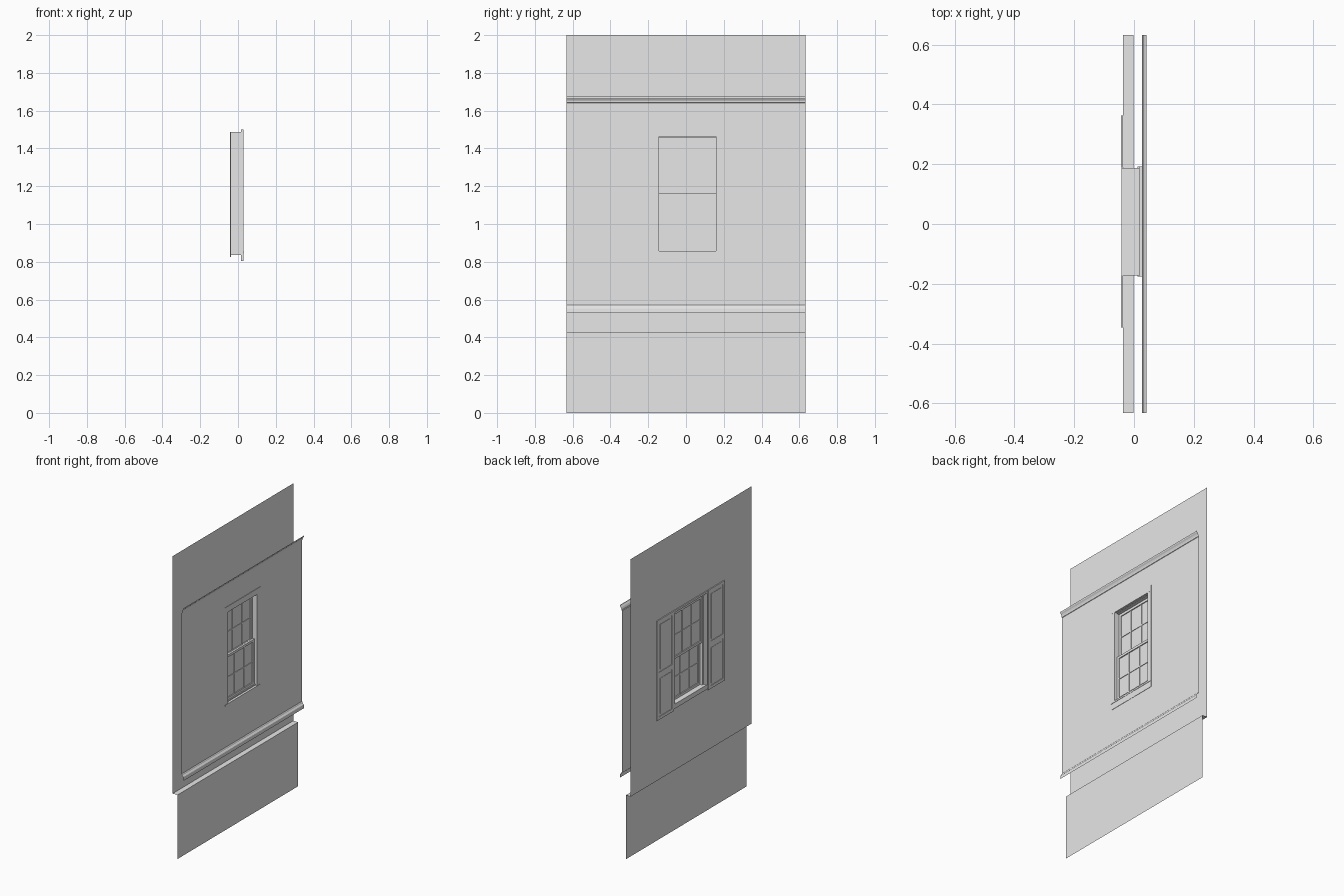
import bpy
import bmesh

cube = bpy.data.objects.get("Cube")
if cube:
    bpy.data.objects.remove(cube, do_unlink=True)

grey = bpy.data.materials.new("plain_grey")
grey.use_nodes = True
grey.diffuse_color = (0.8, 0.8, 0.8, 1)
grey.node_tree.nodes["Principled BSDF"].inputs["Base Color"].default_value = (0.8, 0.8, 0.8, 1)

HALF = 0.632      # half length of the wall
CY = 0.008        # centre of the window along the wall


def finish(name, bm, recalc=True):
    if recalc:
        bmesh.ops.recalc_face_normals(bm, faces=bm.faces)
    mesh = bpy.data.meshes.new(name)
    bm.to_mesh(mesh)
    bm.free()
    mesh.materials.append(grey)
    obj = bpy.data.objects.new(name, mesh)
    bpy.context.collection.objects.link(obj)
    return obj


def box(name, x, y, z):
    bm = bmesh.new()
    bmesh.ops.create_cube(bm, size=1)
    for v in bm.verts:
        for i, (lo, hi) in enumerate((x, y, z)):
            v.co[i] = lo if v.co[i] < 0 else hi
    return finish(name, bm)


def strip(name, profile, y=(-HALF, HALF)):
    """Open (x, z) profile drawn along the wall, without end caps."""
    bm = bmesh.new()
    rows = [[bm.verts.new((px, py, pz)) for py in y] for px, pz in profile]
    for a, b in zip(rows, rows[1:]):
        bm.faces.new((a[0], a[1], b[1], b[0]))
    return finish(name, bm, recalc=False)


def wall(name, x, z, hole_y, hole_z):
    """Thin sheet with a rectangular window opening."""
    bm = bmesh.new()
    ys = (-HALF, *hole_y, HALF)
    zs = (z[0], *hole_z, z[1])
    grid = [[bm.verts.new((x, py, pz)) for py in ys] for pz in zs]
    for r in range(3):
        for c in range(3):
            if (r, c) != (1, 1):
                bm.faces.new((grid[r][c], grid[r][c + 1], grid[r + 1][c + 1], grid[r + 1][c]))
    return finish(name, bm)


def ring(name, y, z, profile):
    """Mitred frame: closed (x, inset) profile swept round a rectangle."""
    bm = bmesh.new()
    corners = [(y[0], z[0], 1, 1), (y[1], z[0], -1, 1), (y[1], z[1], -1, -1), (y[0], z[1], 1, -1)]
    loops = [[bm.verts.new((px, cy + sy * d, cz + sz * d)) for px, d in profile]
             for cy, cz, sy, sz in corners]
    n = len(profile)
    for i in range(4):
        a, b = loops[i], loops[(i + 1) % 4]
        for j in range(n):
            k = (j + 1) % n
            bm.faces.new((a[j], b[j], b[k], a[k]))
    return finish(name, bm)


def flat_ring(name, y, z, x, width):
    return ring(name, y, z, [(x[0], 0), (x[0], width), (x[1], width), (x[1], 0)])


def span(half):
    return (CY - half, CY + half)


# Wall sheets
wall("exterior_wall", -0.037, (0.425, 2.0), span(0.165), (0.86, 1.475))
wall("interior_wall", 0.027, (0.57, 1.64), span(0.165), (0.84, 1.475))
strip("foundation_wall", [(-0.037, 0.425), (-0.002, 0.425), (-0.002, 0)])

# Mouldings on the interior wall
strip("crown_moulding", [(0.027, 1.64), (0.030, 1.642), (0.031, 1.65), (0.035, 1.659),
                         (0.040, 1.665), (0.042, 1.668), (0.042, 1.675)])
strip("baseboard", [(0.042, 0.53), (0.040, 0.553), (0.036, 0.558), (0.032, 0.562),
                    (0.030, 0.568), (0.027, 0.572)])

# Window jamb with stepped outer moulding
ring("window_jamb", span(0.18), (0.835, 1.487),
     [(-0.042, 0), (-0.042, 0.014), (-0.034, 0.02), (-0.022, 0.02), (-0.022, 0.028),
      (0.016, 0.028), (0.016, 0)])
box("window_sill", (-0.042, -0.018), span(0.18), (0.835, 0.866))

# Interior casing
for side, s in (("right", -1), ("left", 1)):
    edges = sorted((CY + s * 0.152, CY + s * 0.184))
    box(f"casing_{side}", (0.016, 0.029), edges, (0.845, 1.5))
box("casing_head", (0.016, 0.0295), span(0.184), (1.462, 1.5))
box("casing_apron", (0.016, 0.029), span(0.184), (0.805, 0.845))
box("casing_stool", (0.012, 0.031), span(0.184), (0.845, 0.856))


# Sliding sashes: upper one outside, lower one inside
def sash(name, x, z, bar_z):
    flat_ring(name + "_frame", span(0.152), z, x, 0.016)
    mid = (x[0] + x[1]) / 2
    for i, off in enumerate((-0.049, 0.049)):
        box(f"{name}_upright_bar_{i}", (mid - 0.004, mid + 0.004),
            (CY + off - 0.004, CY + off + 0.004), (z[0] + 0.01, z[1] - 0.01))
    box(name + "_cross_bar", (mid - 0.0035, mid + 0.0035), span(0.14),
        (bar_z - 0.004, bar_z + 0.004))
    strip(name + "_glass", [(mid, z[0] + 0.01), (mid, z[1] - 0.01)], span(0.14))


sash("upper_sash", (-0.018, -0.005), (1.146, 1.457), 1.3)
sash("lower_sash", (-0.003, 0.01), (0.863, 1.162), 1.01)

# Panelled shutters on the outside
for side, s in (("right", -1), ("left", 1)):
    y0, y1 = sorted((CY + s * 0.181, CY + s * 0.355))
    name = f"shutter_{side}"
    flat_ring(name + "_frame", (y0, y1), (0.825, 1.487), (-0.043, -0.036), 0.02)
    box(name + "_middle_rail", (-0.043, -0.036), (y0 + 0.02, y1 - 0.02), (1.11, 1.14))
    box(name + "_back", (-0.0395, -0.036), (y0 + 0.01, y1 - 0.01), (0.835, 1.477))
    for level, z in (("lower", (0.86, 1.095)), ("upper", (1.155, 1.452))):
        box(f"{name}_{level}_panel", (-0.0415, -0.038), (y0 + 0.034, y1 - 0.034), z)
